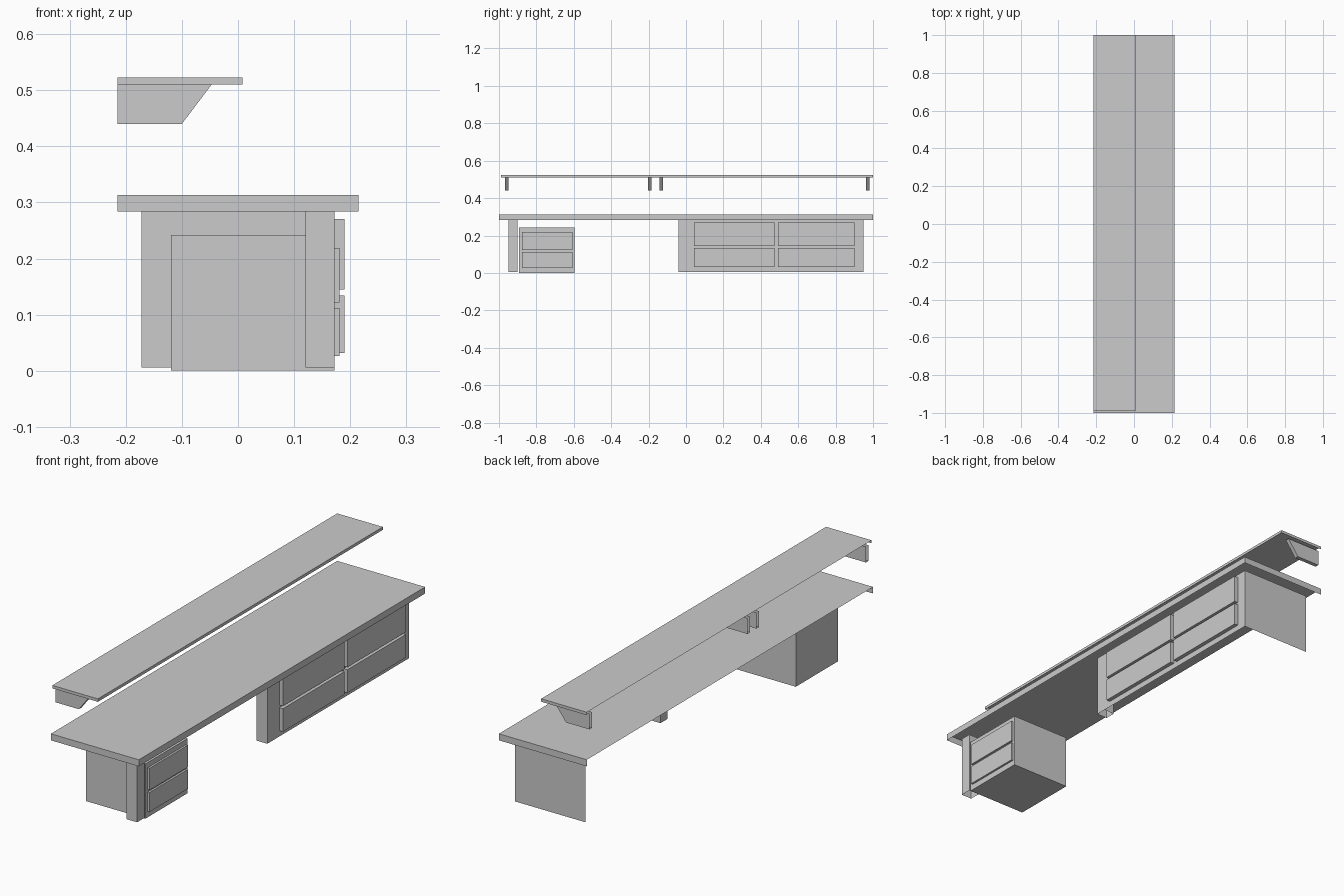
import bpy
import bmesh
from mathutils import Vector

if "Cube" in bpy.data.objects:
    bpy.data.objects.remove(bpy.data.objects["Cube"])


def prism(name, points, direction, open_sides=()):
    """Sweep a flat outline; faces whose normal matches open_sides are left out."""
    bm = bmesh.new()
    face = bm.faces.new([bm.verts.new(p) for p in points])
    ext = bmesh.ops.extrude_face_region(bm, geom=[face], use_keep_orig=True)
    moved = [g for g in ext["geom"] if isinstance(g, bmesh.types.BMVert)]
    bmesh.ops.translate(bm, verts=moved, vec=direction)
    bmesh.ops.recalc_face_normals(bm, faces=bm.faces)
    bm.normal_update()
    gone = [f for f in bm.faces if any(f.normal.dot(Vector(d)) > 0.99 for d in open_sides)]
    bmesh.ops.delete(bm, geom=gone, context="FACES")
    return mesh_object(name, bm)


def mesh_object(name, bm):
    mesh = bpy.data.meshes.new(name)
    bm.to_mesh(mesh)
    bm.free()
    obj = bpy.data.objects.new(name, mesh)
    bpy.context.collection.objects.link(obj)
    return obj


def box(name, x, y, z, open_sides=()):
    base = [(x[0], y[0], z[0]), (x[1], y[0], z[0]),
            (x[1], y[1], z[0]), (x[0], y[1], z[0])]
    return prism(name, base, (0, 0, z[1] - z[0]), open_sides)


def sheet(name, points):
    bm = bmesh.new()
    bm.faces.new([bm.verts.new(p) for p in points])
    return mesh_object(name, bm)


BACK, UNDER, OVER = (-1, 0, 0), (0, 0, -1), (0, 0, 1)
LOW, TOP, FRONT = 0.006, 0.284, 0.172
NEAR, FAR = -0.041, 0.949

# Desk top and wall shelf: shells open at the back and underneath
box("desk_top", (-0.215, 0.215), (-1, 1), (TOP, 0.313), (BACK, UNDER))
box("wall_shelf", (-0.215, 0.008), (-0.99, 1), (0.51, 0.523), (BACK, UNDER))

# Shelf brackets, open towards the wall and the shelf
for i, y in enumerate((-0.968, -0.203, -0.141, 0.963)):
    outline = [(-0.215, y, 0.44), (-0.10, y, 0.44), (-0.047, y, 0.51), (-0.215, y, 0.51)]
    prism(f"shelf_bracket_{i + 1}", outline, (0, 0.018, 0), (BACK, OVER))

# Hollow legs
box("end_leg", (0.12, FRONT), (-0.95, -0.90), (LOW, TOP), (UNDER, OVER))
box("cabinet_leg", (0.12, FRONT), (NEAR, NEAR + 0.048), (LOW, TOP), (UNDER, OVER))

# Cabinet front and side panels
sheet("cabinet_front", [(FRONT, NEAR + 0.048, LOW), (FRONT, FAR, LOW),
                        (FRONT, FAR, TOP), (FRONT, NEAR + 0.048, TOP)])
sheet("cabinet_side", [(FRONT, FAR, LOW), (-FRONT, FAR, LOW),
                       (-FRONT, FAR, TOP), (FRONT, FAR, TOP)])

# Cabinet drawer fronts
for col, y in enumerate(((0.043, 0.472), (0.492, 0.902))):
    for row, z in enumerate(((0.032, 0.134), (0.145, 0.27))):
        box(f"cabinet_drawer_{col + 1}_{row + 1}", (FRONT, 0.19), y, z, (BACK,))

# Freestanding drawer unit
box("drawer_unit", (-0.119, FRONT), (-0.892, -0.597), (0, 0.242))
for row, z in enumerate(((0.026, 0.112), (0.122, 0.219))):
    box(f"unit_drawer_{row + 1}", (FRONT, 0.181), (-0.877, -0.608), z, (BACK,))
